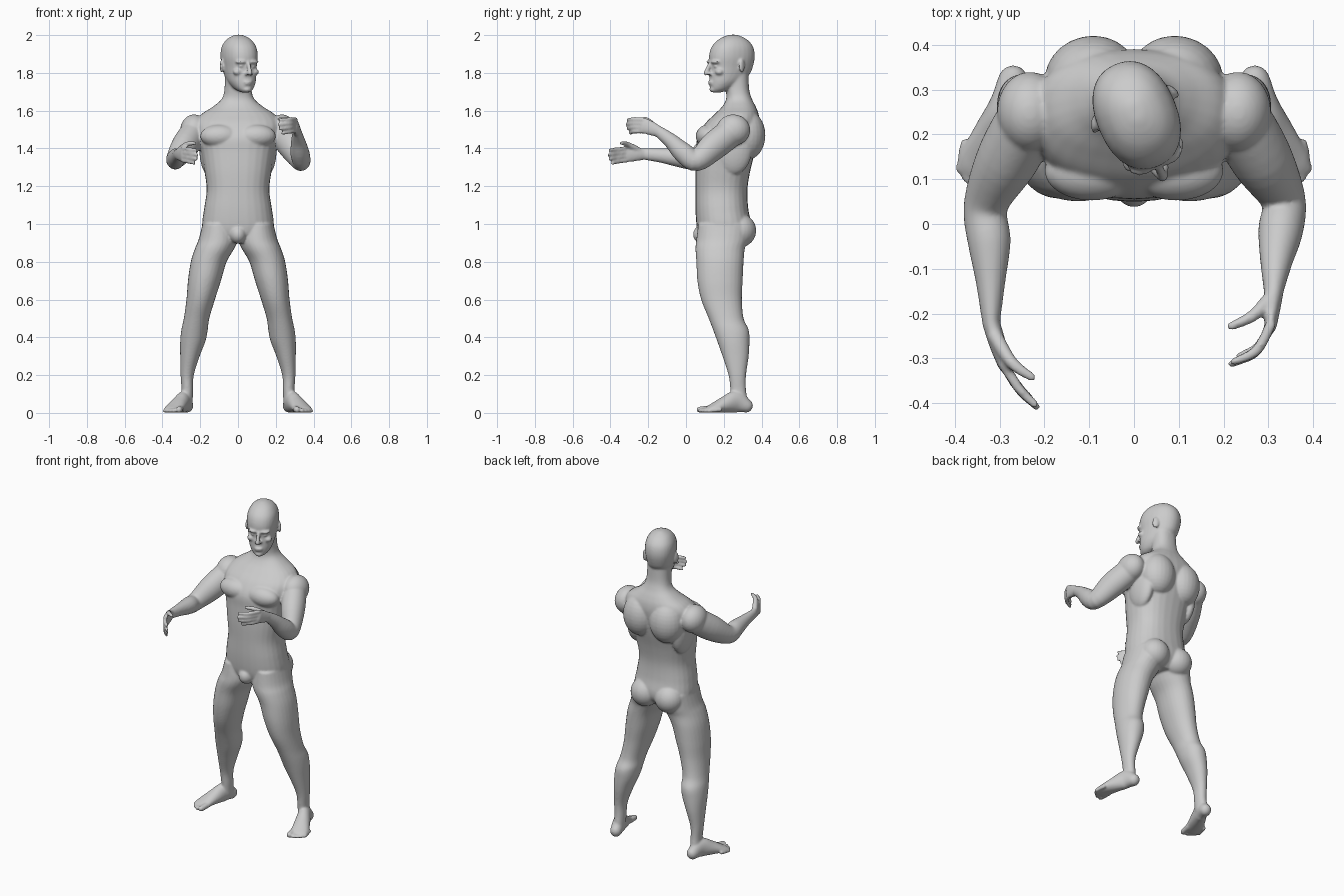
import bpy, bmesh, math
from mathutils import Vector, Matrix

bm = bmesh.new()
SEG = 28


def spline(rows, n=5):
    """Catmull-Rom interpolation of tuples of numbers."""
    out = []
    for i in range(len(rows) - 1):
        p0, p1, p2 = rows[max(i - 1, 0)], rows[i], rows[i + 1]
        p3 = rows[min(i + 2, len(rows) - 1)]
        for k in range(n):
            t = k / n
            out.append([0.5 * (2 * b + (c - a) * t + (2 * a - 5 * b + 4 * c - d) * t * t
                               + (3 * b - a - 3 * c + d) * t ** 3)
                        for a, b, c, d in zip(p0, p1, p2, p3)])
    return out + [list(rows[-1])]


def skin(rings):
    """Closed tube through rings of points."""
    vs = [[bm.verts.new(p) for p in r] for r in rings]
    for a, b in zip(vs, vs[1:]):
        for i in range(SEG):
            j = (i + 1) % SEG
            bm.faces.new((a[i], a[j], b[j], b[i]))
    bm.faces.new(vs[0][::-1])
    bm.faces.new(vs[-1])


def stack(rows, power=2.0, mat=Matrix()):
    """Horizontal sections: z, x min, x max, y min, y max."""
    rings = []
    for z, x0, x1, y0, y1 in spline(rows):
        ring = []
        for i in range(SEG):
            a = 2 * math.pi * i / SEG
            c, s = math.cos(a), math.sin(a)
            u = math.copysign(abs(c) ** (2 / power), c)
            v = math.copysign(abs(s) ** (2 / power), s)
            ring.append(mat @ Vector(((x0 + x1) / 2 + u * (x1 - x0) / 2,
                                      (y0 + y1) / 2 + v * (y1 - y0) / 2, z)))
        rings.append(ring)
    skin(rings)


def limb(rows, mat=Matrix()):
    """Round-ended tube along a path: x, y, z, half width, half height."""
    pts = spline(rows)
    rings = []

    def ring(c, t, w, h):
        side = t.cross(Vector((0, 0, 1))).normalized()
        up = side.cross(t)
        rings.append([mat @ (c + side * w * math.cos(2 * math.pi * i / SEG)
                             + up * h * math.sin(2 * math.pi * i / SEG)) for i in range(SEG)])

    n = len(pts)
    for i, p in enumerate(pts):
        c = Vector(p[:3])
        t = (Vector(pts[min(i + 1, n - 1)][:3]) - Vector(pts[max(i - 1, 0)][:3])).normalized()
        w, h = p[3], p[4]
        caps = [0]
        if i == 0:
            caps = [-80, -55, -28, 0]
        elif i == n - 1:
            caps = [0, 28, 55, 80]
        for a in caps:
            k = math.cos(math.radians(a))
            ring(c + t * min(w, h) * math.sin(math.radians(a)), t, w * k, h * k)
    skin(rings)


def ball(c, r, mat=Matrix(), rot=0.0):
    m = (mat @ Matrix.Translation(c) @ Matrix.Rotation(math.radians(rot), 4, 'Z')
         @ Matrix.Diagonal((*r, 1)))
    bmesh.ops.create_uvsphere(bm, u_segments=24, v_segments=16, radius=1, matrix=m)


# torso and neck
torso = [(.90, .09, .09, .29), (.95, .18, .065, .335), (1.0, .19, .055, .345),
         (1.08, .18, .05, .33), (1.18, .166, .05, .325), (1.28, .178, .05, .34),
         (1.38, .195, .055, .365), (1.46, .215, .06, .38), (1.53, .225, .10, .39),
         (1.58, .195, .15, .385), (1.62, .135, .19, .37), (1.66, .088, .212, .35),
         (1.71, .072, .21, .335), (1.80, .07, .19, .33)]
stack([(z, -w, w, f, b) for z, w, f, b in torso], 2.35)
ball((0, .09, .945), (.045, .053, .05))

# paired parts: legs, feet and muscles
for s in (1, -1):
    M = Matrix.Diagonal((s, 1, 1, 1))
    stack([(1.0, .02, .188, .065, .335), (.92, .004, .208, .055, .33),
           (.87, .02, .228, .05, .312), (.8, .06, .25, .055, .305),
           (.7, .09, .265, .06, .30), (.6, .122, .273, .08, .296),
           (.5, .152, .287, .12, .305), (.44, .16, .30, .143, .332),
           (.38, .172, .306, .165, .336), (.3, .203, .306, .193, .332),
           (.2, .234, .304, .225, .318), (.12, .238, .299, .235, .318),
           (.05, .24, .302, .24, .33)], 2.1, M)
    limb([(.27, .32, .037, .034, .037), (.285, .265, .058, .038, .058),
          (.313, .2, .042, .046, .042), (.338, .14, .024, .052, .024),
          (.346, .115, .017, .048, .017)], M)
    for x, y, r in ((.312, .072, .017), (.339, .075, .012), (.358, .088, .011),
                    (.374, .103, .011), (.387, .121, .011)):
        limb([(x - .01, y + .06, r + .006, r, r), (x, y, r, r, r)], M)
    ball((.085, .285, .965), (.088, .087, .088), M)             # glute
    ball((.095, .118, 1.465), (.105, .066, .062), M)            # chest muscle
    ball((.095, .325, 1.47), (.105, .095, .13), M, -12)         # shoulder blade
    ball((.232, .25, 1.497), (.074, .09, .083), M)              # shoulder
    ball((.155, .25, 1.40), (.05, .10, .14), M)                 # flank

# head, turned to one side
H = Matrix.Translation((.003, .25, 0)) @ Matrix.Rotation(math.radians(23), 4, 'Z')
skull = [(1.697, .022, -.118, -.07), (1.715, .046, -.128, -.02), (1.75, .067, -.131, .035),
         (1.79, .077, -.13, .085), (1.83, .083, -.127, .105), (1.885, .09, -.132, .116),
         (1.935, .085, -.118, .108), (1.97, .066, -.088, .082), (1.99, .042, -.055, .05),
         (2.002, .014, -.02, .02)]
stack([(z, -w, w, f, b) for z, w, f, b in skull], 2.25, H)
limb([(0, -.13, 1.855, .009, .01), (0, -.148, 1.82, .011, .012), (0, -.157, 1.797, .014, .012)], H)
ball((0, -.13, 1.752), (.026, .013, .006), H)
ball((0, -.128, 1.741), (.023, .013, .006), H)
ball((0, -.118, 1.712), (.024, .017, .015), H)
for s in (1, -1):
    M = H @ Matrix.Diagonal((s, 1, 1, 1))
    ball((.035, -.118, 1.858), (.032, .02, .01), M, 14)          # brow
    ball((.05, -.1, 1.805), (.023, .024, .018), M, 25)           # cheekbone
    ball((.014, -.138, 1.795), (.009, .012, .008), M)            # nostril
    ball((.034, -.115, 1.835), (.015, .012, .008), M)            # eye
    ball((.094, .01, 1.835), (.009, .021, .036), M, 25)          # ear


# arms with hands
def arm(path, knuckle, mid, tip, spread, thumb):
    limb(path)
    w, k = path[-1], Vector(knuckle)
    c = (Vector(w[:3]) + k) / 2
    limb([w, (*c, .019, .037), (*k, .014, .042)])
    for i in range(4):
        o = 1.5 - i
        bend = 1 - .05 * (i - 1) ** 2
        up = Vector((0, 0, 1))
        a = k + up * o * .021
        b = k.lerp(Vector(mid), bend) + up * o * spread * .9
        e = k.lerp(Vector(tip), bend) + up * o * spread
        limb([(*a, .012, .012), (*b, .0115, .0115), (*e, .009, .009)])
    limb([(*p, r, r) for p, r in zip(thumb, (.017, .014, .010))])


arm([(.22, .26, 1.50, .07, .075), (.282, .15, 1.415, .07, .076), (.333, .055, 1.335, .05, .056),
     (.327, -.015, 1.378, .05, .054), (.318, -.08, 1.44, .037, .04), (.312, -.145, 1.49, .023, .03)],
    (.305, -.225, 1.522), (.272, -.285, 1.522), (.218, -.312, 1.515), .024,
    [(.305, -.165, 1.515), (.265, -.205, 1.55), (.217, -.228, 1.556)])
arm([(-.22, .26, 1.50, .07, .075), (-.28, .15, 1.415, .07, .076), (-.33, .045, 1.345, .05, .055),
     (-.323, -.04, 1.352, .048, .05), (-.32, -.13, 1.362, .033, .038), (-.319, -.22, 1.37, .02, .03)],
    (-.29, -.315, 1.368), (-.255, -.37, 1.362), (-.217, -.408, 1.355), .024,
    [(-.31, -.25, 1.39), (-.272, -.31, 1.422), (-.228, -.342, 1.428)])

# fuse everything into one smooth skin
bmesh.ops.recalc_face_normals(bm, faces=bm.faces)
mesh = bpy.data.meshes.new("body")
bm.to_mesh(mesh)
bm.free()
body = bpy.data.objects.new("body", mesh)
bpy.context.collection.objects.link(body)
fuse = body.modifiers.new("fuse", 'REMESH')
fuse.mode = 'VOXEL'
fuse.voxel_size = .006
fuse.use_smooth_shade = True
relax = body.modifiers.new("relax", 'SMOOTH')
relax.factor = .5
relax.iterations = 7
